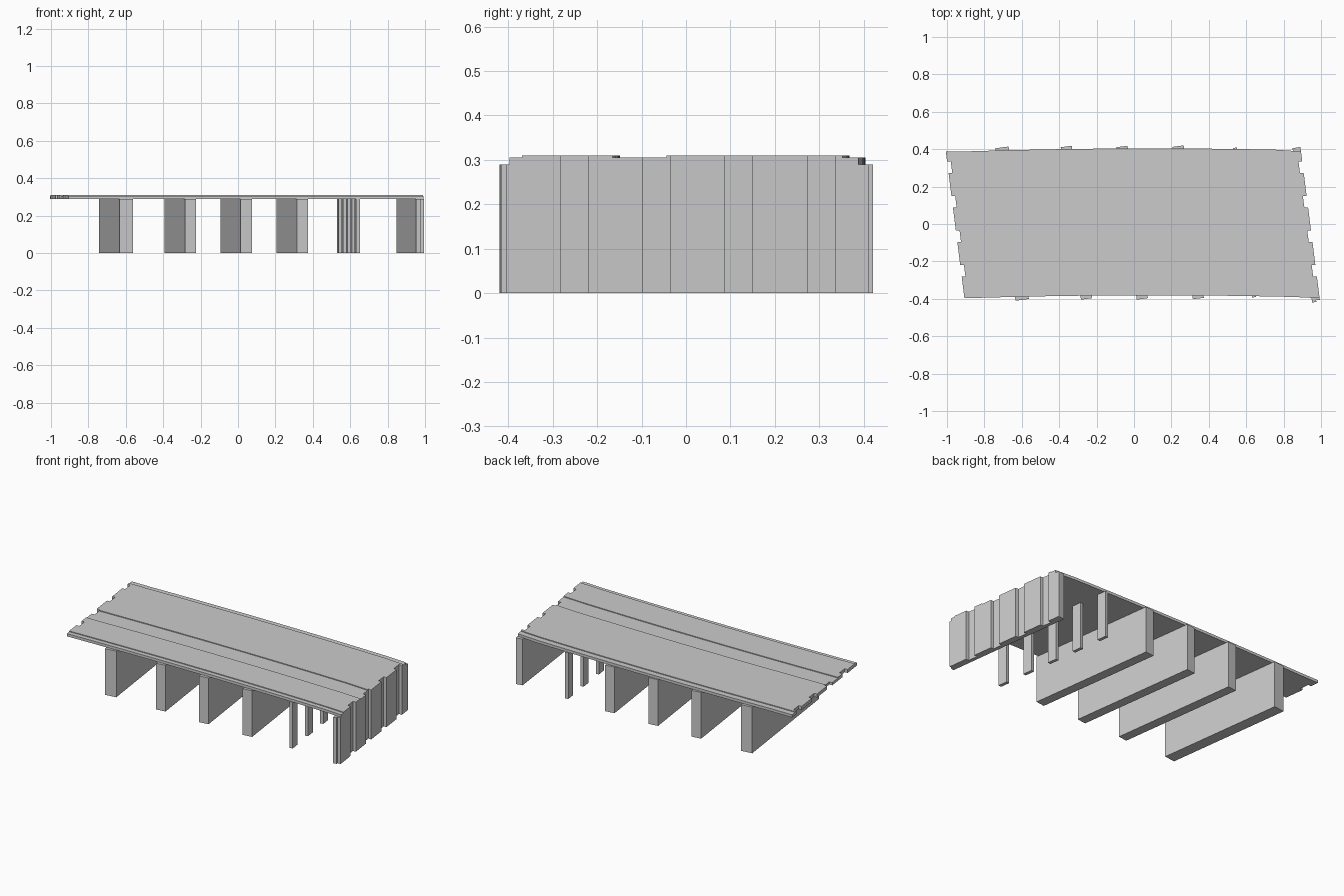
import bpy, bmesh, math
from mathutils import Matrix

if "Cube" in bpy.data.objects:
    bpy.data.objects.remove(bpy.data.objects["Cube"])

SKEW = -0.127                  # plan slope dx/dy of every cross line
PITCH, TOOTH = 0.185, 0.123    # keyed-edge spacing and tooth length


def bend(x):
    # slight plan curve of the road
    return 0.016 * (1 - (x - 0.1) ** 2)


def prism(name, outline, z0, z1):
    bm = bmesh.new()
    f = bm.faces.new([bm.verts.new((x, y, z0)) for x, y in outline])
    ext = bmesh.ops.extrude_face_region(bm, geom=[f])
    for v in ext["geom"]:
        if isinstance(v, bmesh.types.BMVert):
            v.co.z = z1
    bmesh.ops.recalc_face_normals(bm, faces=bm.faces)
    return finish(name, bm)


def finish(name, bm):
    me = bpy.data.meshes.new(name)
    bm.to_mesh(me)
    bm.free()
    ob = bpy.data.objects.new(name, me)
    bpy.context.collection.objects.link(ob)
    return ob


def keyed_edge(base, outward, inner, lo, hi):
    """Toothed end line from lo to hi; base is the outer line at y=0."""
    steps = []
    for k in range(-1, 6):
        start = -0.590 + (k + 0) * PITCH
        steps += [(start, True), (start + TOOTH, False)]
    out_at = lambda y: [s for s in steps if s[0] <= y][-1][1]
    px = lambda y, out: base + SKEW * y - (0 if out else inner * outward)
    pts = [(px(lo, out_at(lo)), lo)]
    state = out_at(lo)
    for y, out in steps:
        if lo < y < hi:
            pts += [(px(y, state), y), (px(y, out), y)]
            state = out
    return pts + [(px(hi, state), hi)]


def strip(name, lo, hi, z0, z1, n=14):
    # road strip with toothed ends and gently curved long sides
    right = keyed_edge(0.942, 1, 0.02, lo, hi)
    left = keyed_edge(-0.957, -1, 0.02, lo, hi)[::-1]

    def side(a, b, y):
        xs = [a + (b - a) * i / n for i in range(1, n)]
        return [(x, y + bend(x)) for x in xs]
    outline = (right + side(right[-1][0], left[0][0], hi)
               + left + side(left[-1][0], right[0][0], lo))
    prism(name, outline, z0, z1)


def slab(name, x, y, width, length, height):
    # skewed upright standing on the ground
    bm = bmesh.new()
    m = (Matrix.Translation((x, y, height / 2))
         @ Matrix.Rotation(math.atan(-SKEW) + 0.006, 4, 'Z')
         @ Matrix.Diagonal((width, length, height, 1)))
    bmesh.ops.create_cube(bm, size=1, matrix=m)
    finish(name, bm)


# deck and the two raised carriageways
strip("deck", -0.397, 0.388, 0.288, 0.305)
strip("carriageway_front", -0.369, -0.165, 0.304, 0.31)
strip("carriageway_back", -0.044, 0.352, 0.304, 0.31)

# solid piers
for i, (x, y, w) in enumerate([(-0.652, 0.002, 0.072), (-0.308, 0.007, 0.06),
                               (-0.010, 0.007, 0.06), (0.290, 0.009, 0.06)]):
    slab(f"pier_{i + 1}", x, y, w, 0.822, 0.289)

# row of slim columns
for i in range(5):
    y = 0.008 + (i - 2) * PITCH
    slab(f"column_{i + 1}", 0.592 + SKEW * y, y, 0.02, 0.06, 0.289)

# toothed end wall with short wings past the deck
face = keyed_edge(0.942, 1, 0.02, -0.416, 0.412)
inner_line = [(0.899 + SKEW * y, y) for y in (0.405, -0.42)]
prism("end_wall", face + inner_line, 0, 0.289)
